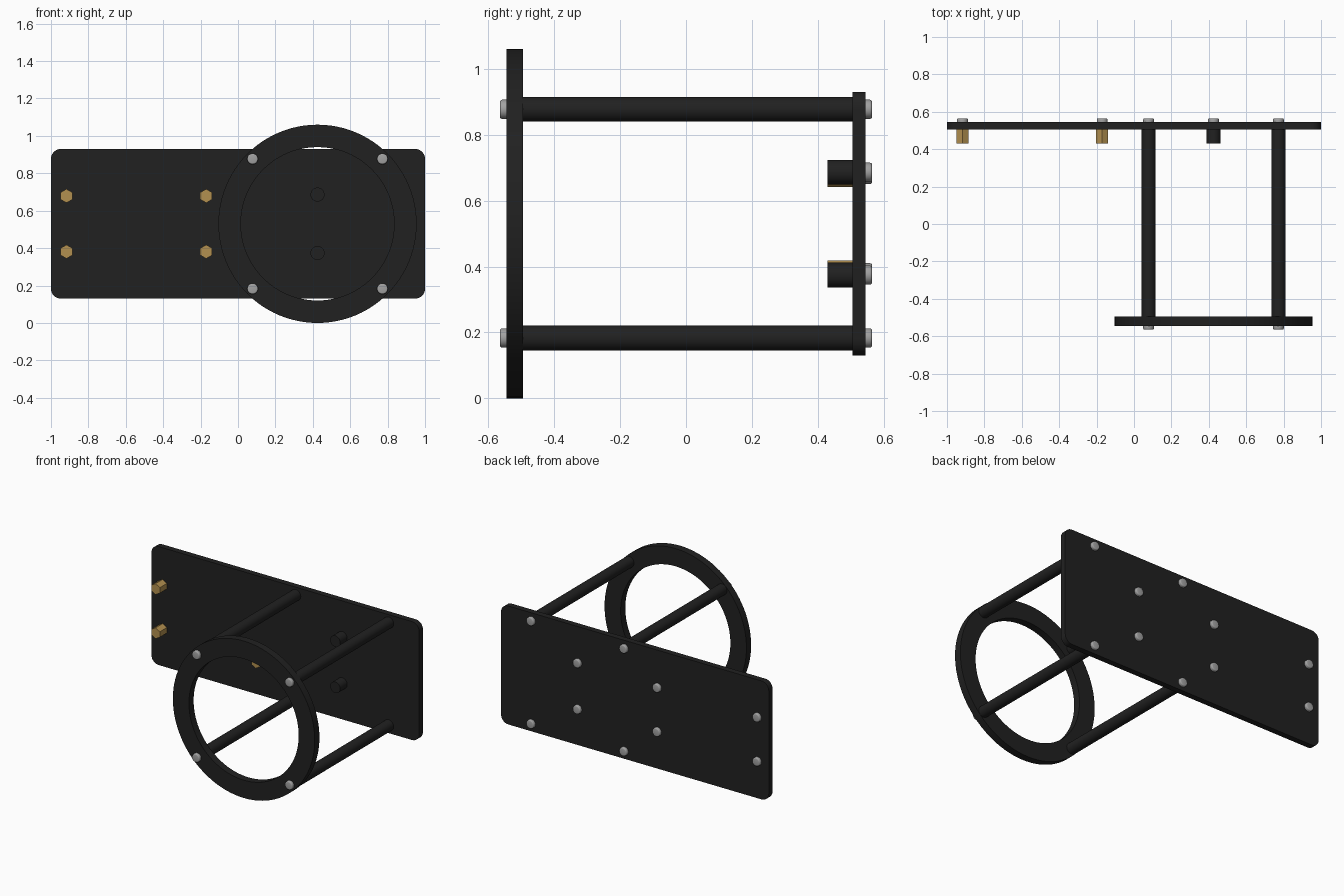
import bpy, bmesh, math
from mathutils import Matrix, Vector

if "Cube" in bpy.data.objects:
    bpy.data.objects.remove(bpy.data.objects["Cube"])


def material(name, color):
    m = bpy.data.materials.new(name)
    m.use_nodes = True
    m.diffuse_color = (*color, 1)
    m.node_tree.nodes["Principled BSDF"].inputs["Base Color"].default_value = (*color, 1)
    return m


BLACK = material("black plastic", (0.015, 0.015, 0.015))
BRASS = material("brass", (0.45, 0.28, 0.08))
STEEL = material("steel", (0.36, 0.36, 0.36))


def finish(name, bm, mat):
    bmesh.ops.recalc_face_normals(bm, faces=bm.faces)
    mesh = bpy.data.meshes.new(name)
    bm.to_mesh(mesh)
    bm.free()
    mesh.materials.append(mat)
    ob = bpy.data.objects.new(name, mesh)
    bpy.context.collection.objects.link(ob)
    bpy.ops.object.select_all(action="DESELECT")
    ob.select_set(True)
    bpy.context.view_layer.objects.active = ob
    bpy.ops.object.shade_smooth_by_angle(angle=math.radians(35))
    return ob


def rod(name, x, z, y0, y1, r, mat, sides=32, round_end=None):
    """Cylinder along y; round_end bevels the rim lying at that y."""
    bm = bmesh.new()
    turn = Matrix.Rotation(math.pi / 2, 4, "X")
    place = Matrix.Translation((x, (y0 + y1) / 2, z)) @ turn
    bmesh.ops.create_cone(bm, cap_ends=True, segments=sides, radius1=r, radius2=r,
                          depth=abs(y1 - y0), matrix=place)
    if round_end is not None:
        rim = [e for e in bm.edges if all(abs(v.co.y - round_end) < 1e-4 for v in e.verts)]
        bmesh.ops.bevel(bm, geom=rim, offset=0.007, segments=3, profile=0.5, affect="EDGES")
    return finish(name, bm, mat)


# Levels along the depth
PLATE_FRONT, PLATE_BACK = 0.505, 0.545
RING_FRONT, RING_BACK = -0.545, -0.495
HEAD = 0.02
CX, CZ = 0.425, 0.53

# Back plate with rounded corners
bm = bmesh.new()
bmesh.ops.create_cube(bm, size=1, matrix=Matrix.Translation((0, (PLATE_FRONT + PLATE_BACK) / 2, CZ))
                      @ Matrix.Diagonal((2, PLATE_BACK - PLATE_FRONT, 0.8, 1)))
corners = [e for e in bm.edges if abs(e.verts[0].co.y - e.verts[1].co.y) > 0.01]
bmesh.ops.bevel(bm, geom=corners, offset=0.053, segments=8, profile=0.5, affect="EDGES")
finish("back_plate", bm, BLACK)

# Front ring, a spun rectangular section
bm = bmesh.new()
section = [(0.41, RING_FRONT), (0.53, RING_FRONT), (0.53, RING_BACK), (0.41, RING_BACK)]
verts = [bm.verts.new((CX + r, y, CZ)) for r, y in section]
edges = [bm.edges.new((verts[i], verts[(i + 1) % 4])) for i in range(4)]
bmesh.ops.spin(bm, geom=verts + edges, cent=(CX, 0, CZ), axis=(0, 1, 0),
               angle=math.tau, steps=96, use_merge=True)
bmesh.ops.remove_doubles(bm, verts=bm.verts, dist=1e-4)
finish("front_ring", bm, BLACK)


def back_screw(name, x, z):
    end = PLATE_BACK + HEAD
    rod(name, x, z, PLATE_BACK, end, 0.029, STEEL, round_end=end)


# Four long posts, screwed at both ends
for sx, side in ((-1, "right"), (1, "left")):
    for sz, level in ((-1, "lower"), (1, "upper")):
        x, z = CX + sx * 0.347, CZ + sz * 0.347
        tag = f"{level}_{side}"
        rod(f"post_{tag}", x, z, RING_BACK, PLATE_FRONT, 0.0375, BLACK)
        back_screw(f"post_back_screw_{tag}", x, z)
        end = RING_FRONT - HEAD
        rod(f"post_front_screw_{tag}", x, z, end, RING_FRONT, 0.029, STEEL, round_end=end)

# Short standoffs: brass hexagons to the right, black round ones behind the ring
for sz, level in ((-1, "lower"), (1, "upper")):
    for x, tag in ((-0.917, "outer"), (-0.17, "inner")):
        z = CZ + sz * 0.149
        rod(f"brass_standoff_{level}_{tag}", x, z, 0.43, PLATE_FRONT, 0.037, BRASS, sides=6)
        back_screw(f"brass_standoff_screw_{level}_{tag}", x, z)
    z = CZ + sz * 0.156
    rod(f"round_standoff_{level}", CX, z, 0.43, PLATE_FRONT, 0.0375, BLACK)
    back_screw(f"round_standoff_screw_{level}", CX, z)
